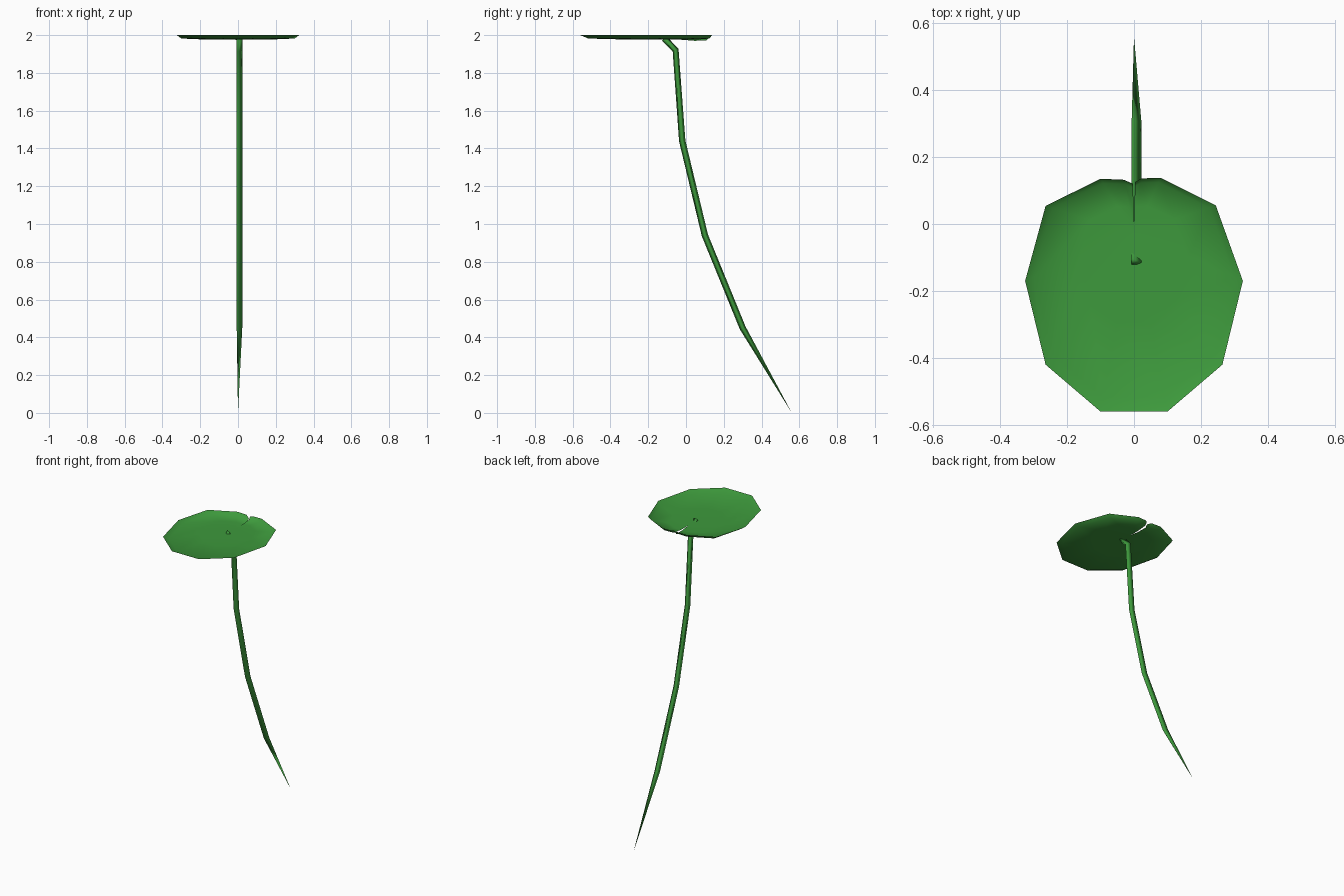
import bpy, math
from mathutils import Vector

if "Cube" in bpy.data.objects:
    bpy.data.objects.remove(bpy.data.objects["Cube"], do_unlink=True)

green = bpy.data.materials.new("leaf green")
green.use_nodes = True
colour = (0.047, 0.32, 0.045, 1)
green.diffuse_color = colour
green.node_tree.nodes["Principled BSDF"].inputs["Base Color"].default_value = colour


def make_object(name, verts, faces):
    mesh = bpy.data.meshes.new(name)
    mesh.from_pydata([tuple(v) for v in verts], [], faces)
    mesh.materials.append(green)
    for p in mesh.polygons:
        p.use_smooth = True
    obj = bpy.data.objects.new(name, mesh)
    bpy.context.collection.objects.link(obj)
    return obj


# Floating pad: a shallow dish fanned around the hub, slit at the back
half = [(0.1, -0.56), (0.264, -0.42), (0.325, -0.17)]
left_back = [(0.244, 0.056), (0.08, 0.138), (0.022, 0.136), (0.003, 0.125)]
right_back = [(-0.003, 0.12), (-0.03, 0.132), (-0.1, 0.135), (-0.264, 0.054)]
rim = right_back + [(-x, y) for x, y in reversed(half)] + half + left_back
hub = Vector((0, -0.03, 1.976))
rings = [(0.5, 1.976), (0.92, 1.982), (1.0, 2.0)]
verts, faces = [hub], []
n = len(rim)
for scale, z in rings:
    for i, (x, y) in enumerate(rim):
        # the right lip of the slit hangs a little lower
        drop = 0.012 * scale if i == 0 else 0
        verts.append((x * scale, hub.y + (y - hub.y) * scale, max(z - drop, 1.97)))
for i in range(n - 1):
    faces.append((0, 1 + i, 2 + i))
    for r in range(len(rings) - 1):
        a, b = 1 + r * n + i, 1 + (r + 1) * n + i
        faces.append((a, b, b + 1, a + 1))
make_object("floating_leaf", verts, faces)

# Stem: a three-sided tube along a bent path, tapering to a point
path = [Vector((0.003, y, z)) for y, z in
        [(-0.115, 1.982), (-0.055, 1.92), (-0.02, 1.44), (0.1, 0.94), (0.3, 0.45)]]
tip = Vector((0, 0.56, 0))
radius, sides = 0.0195, 3
verts, faces = [], []
line = path + [tip]
for i, p in enumerate(path):
    ahead = (line[i + 1] - p).normalized()
    behind = (p - line[i - 1]).normalized() if i else ahead
    tangent = (ahead + behind).normalized()
    side = Vector((1, 0, 0))
    across = tangent.cross(side)
    for k in range(sides):
        a = math.tau * k / sides
        verts.append(p + radius * (math.cos(a) * side + math.sin(a) * across))
verts.append(tip)
for k in range(sides):
    j = (k + 1) % sides
    for r in range(len(path) - 1):
        a, b = r * sides, (r + 1) * sides
        faces.append((a + k, a + j, b + j, b + k))
    last = (len(path) - 1) * sides
    faces.append((last + k, last + j, len(verts) - 1))
faces.append(tuple(reversed(range(sides))))
make_object("stem", verts, faces)
